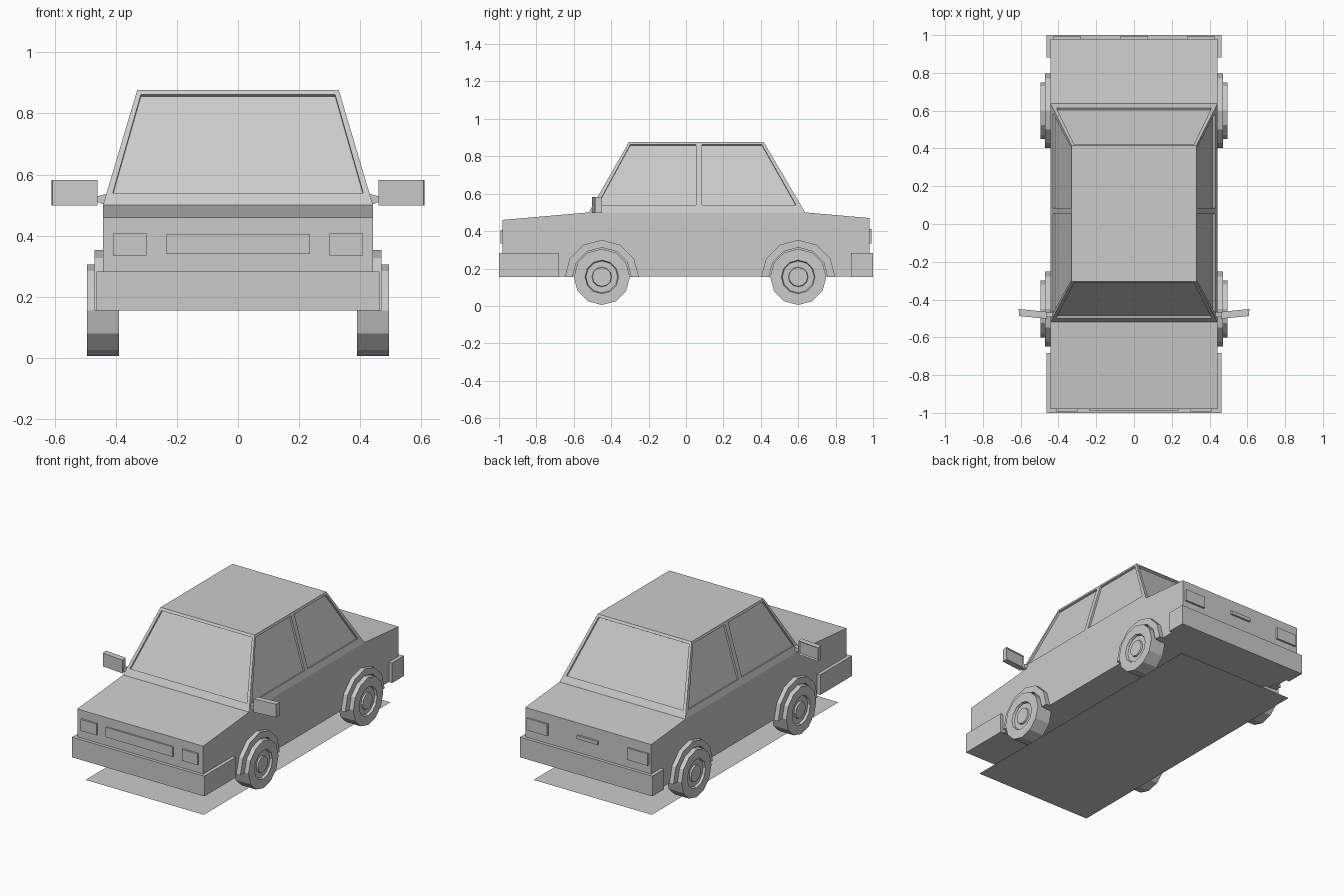
import bpy, bmesh
from math import sin, cos, pi
from mathutils import Vector

if "Cube" in bpy.data.objects:
    bpy.data.objects.remove(bpy.data.objects["Cube"])


def finish(name, bm, mirror=False):
    bmesh.ops.recalc_face_normals(bm, faces=bm.faces)
    me = bpy.data.meshes.new(name)
    bm.to_mesh(me)
    bm.free()
    ob = bpy.data.objects.new(name, me)
    bpy.context.collection.objects.link(ob)
    if mirror:
        ob.modifiers.new("mirror", 'MIRROR').use_axis[0] = True
    return ob


def add_loft(bm, a, b):
    """Closed solid between two rings with equal point counts."""
    va = [bm.verts.new(p) for p in a]
    vb = [bm.verts.new(p) for p in b]
    n = len(a)
    for i in range(n):
        j = (i + 1) % n
        bm.faces.new((va[i], va[j], vb[j], vb[i]))
    bm.faces.new(va[::-1])
    bm.faces.new(vb)


def loft(name, a, b, mirror=False):
    bm = bmesh.new()
    add_loft(bm, a, b)
    return finish(name, bm, mirror)


def prism(name, profile, x0, x1, mirror=False):
    """Side profile (y, z) extruded across x."""
    return loft(name, [(x0, y, z) for y, z in profile],
                [(x1, y, z) for y, z in profile], mirror)


def box(name, x0, x1, y0, y1, z0, z1, mirror=False):
    return prism(name, [(y0, z0), (y1, z0), (y1, z1), (y0, z1)], x0, x1, mirror)


def lathe(name, profile, cy, cz, n=12):
    """Profile (x, radius) spun around an axle along x, mirrored."""
    bm = bmesh.new()
    rings = [[bm.verts.new((x, cy + r * cos(2 * pi * i / n), cz + r * sin(2 * pi * i / n)))
              for i in range(n)] for x, r in profile]
    for a, b in zip(rings, rings[1:]):
        for i in range(n):
            j = (i + 1) % n
            bm.faces.new((a[i], a[j], b[j], b[i]))
    bm.faces.new(rings[0])
    bm.faces.new(rings[-1])
    return finish(name, bm, True)


HW, BELT, ROOF, FLOOR = 0.442, 0.50, 0.877, 0.157

# Lower body
prism("body", [(-0.98, FLOOR), (-0.98, 0.46), (-0.52, BELT), (0.637, BELT),
               (0.98, 0.47), (0.98, FLOOR)], -HW, HW)

# Cabin
RW, F0, F1, R0, R1 = 0.33, -0.52, -0.305, 0.637, 0.415
cabin = loft("cabin",
             [(-HW, F0, BELT), (HW, F0, BELT), (HW, R0, BELT), (-HW, R0, BELT)],
             [(-RW, F1, ROOF), (RW, F1, ROOF), (RW, R1, ROOF), (-RW, R1, ROOF)])

# Recessed windows, cut into the cabin faces
def slope(a, b, z):
    return a + (b - a) * (z - BELT) / (ROOF - BELT)


cut = bmesh.new()


def window(pts, outward):
    pts = [Vector(p) for p in pts]
    nrm = (pts[1] - pts[0]).cross(pts[2] - pts[0]).normalized()
    if nrm.dot(Vector(outward)) < 0:
        nrm = -nrm
    add_loft(cut, [p - nrm * 0.012 for p in pts], [p + nrm * 0.02 for p in pts])


ZB, ZT = 0.54, 0.862
for a, b, d in ((F0, F1, -1), (R0, R1, 1)):
    yb, yt = slope(a, b, ZB), slope(a, b, ZT)
    window([(-0.41, yb, ZB), (0.41, yb, ZB), (0.318, yt, ZT), (-0.318, yt, ZT)], (0, d, 0))
for s in (-1, 1):
    xb, xt = s * slope(HW, RW, ZB), s * slope(HW, RW, ZT)
    for b0, b1, t1, t0 in ((-0.473, 0.054, 0.054, -0.298), (0.086, 0.588, 0.406, 0.086)):
        window([(xb, b0, ZB), (xb, b1, ZB), (xt, t1, ZT), (xt, t0, ZT)], (s, 0, 0))
cutter = finish("window_cutter", cut)
cutter.hide_render = True
cutter.display_type = 'WIRE'
mod = cabin.modifiers.new("windows", 'BOOLEAN')
mod.operation = 'DIFFERENCE'
mod.object = cutter
cutter.hide_set(True)

# Wrap-around bumpers
box("front_bumper", -0.464, 0.464, -1.0, -0.683, FLOOR - 0.002, 0.283)
box("rear_bumper", -0.464, 0.464, 0.882, 1.0, FLOOR - 0.002, 0.283)

# Lights, grille and boot handle
box("headlight", 0.30, 0.41, -0.992, -0.97, 0.335, 0.407, True)
box("grille", -0.235, 0.235, -0.99, -0.97, 0.34, 0.403)
box("tail_light", 0.28, 0.425, 0.97, 0.992, 0.335, 0.41, True)
box("boot_handle", -0.073, 0.073, 0.97, 0.992, 0.373, 0.395)

# Wheels and arch flares
AXLE = 0.155
for name, cy in (("front", -0.45), ("rear", 0.60)):
    lathe(name + "_wheel", [(0.39, 0.15), (0.494, 0.15), (0.494, 0.09), (0.48, 0.085),
                            (0.48, 0.053), (0.49, 0.05)], cy, AXLE)
    arc = [(cos(pi * i / 6), sin(pi * i / 6)) for i in range(7)]
    ring = [(cy + 0.198 * c, AXLE + 0.198 * s) for c, s in arc]
    ring += [(cy + 0.157 * c, AXLE + 0.157 * s) for c, s in reversed(arc)]
    prism(name + "_wheel_arch", ring, 0.42, 0.47, True)

# Door mirrors with recessed glass, on short arms
bm = bmesh.new()
za, zb = 0.498, 0.582
add_loft(bm, [(0.46, -0.502, za), (0.463, -0.465, za), (0.463, -0.465, zb), (0.46, -0.502, zb)],
         [(0.608, -0.487, za), (0.611, -0.45, za), (0.611, -0.45, zb), (0.608, -0.487, zb)])
bmesh.ops.recalc_face_normals(bm, faces=bm.faces)
back = max(bm.faces, key=lambda f: f.normal.y)
bmesh.ops.inset_region(bm, faces=[back], thickness=0.008)
for v in back.verts:
    v.co.y -= 0.007
finish("door_mirror", bm, True)
loft("mirror_arm",
     [(0.42, -0.495, 0.495), (0.42, -0.465, 0.495), (0.42, -0.465, 0.54), (0.42, -0.495, 0.54)],
     [(0.466, -0.49, 0.512), (0.466, -0.47, 0.512), (0.466, -0.47, 0.527), (0.466, -0.49, 0.527)],
     True)

# Flat shadow panel under the car
bm = bmesh.new()
bm.faces.new([bm.verts.new(p) for p in
              ((-0.415, -0.935, 0), (0.415, -0.935, 0), (0.415, 0.935, 0), (-0.415, 0.935, 0))])
finish("ground_shadow", bm)
